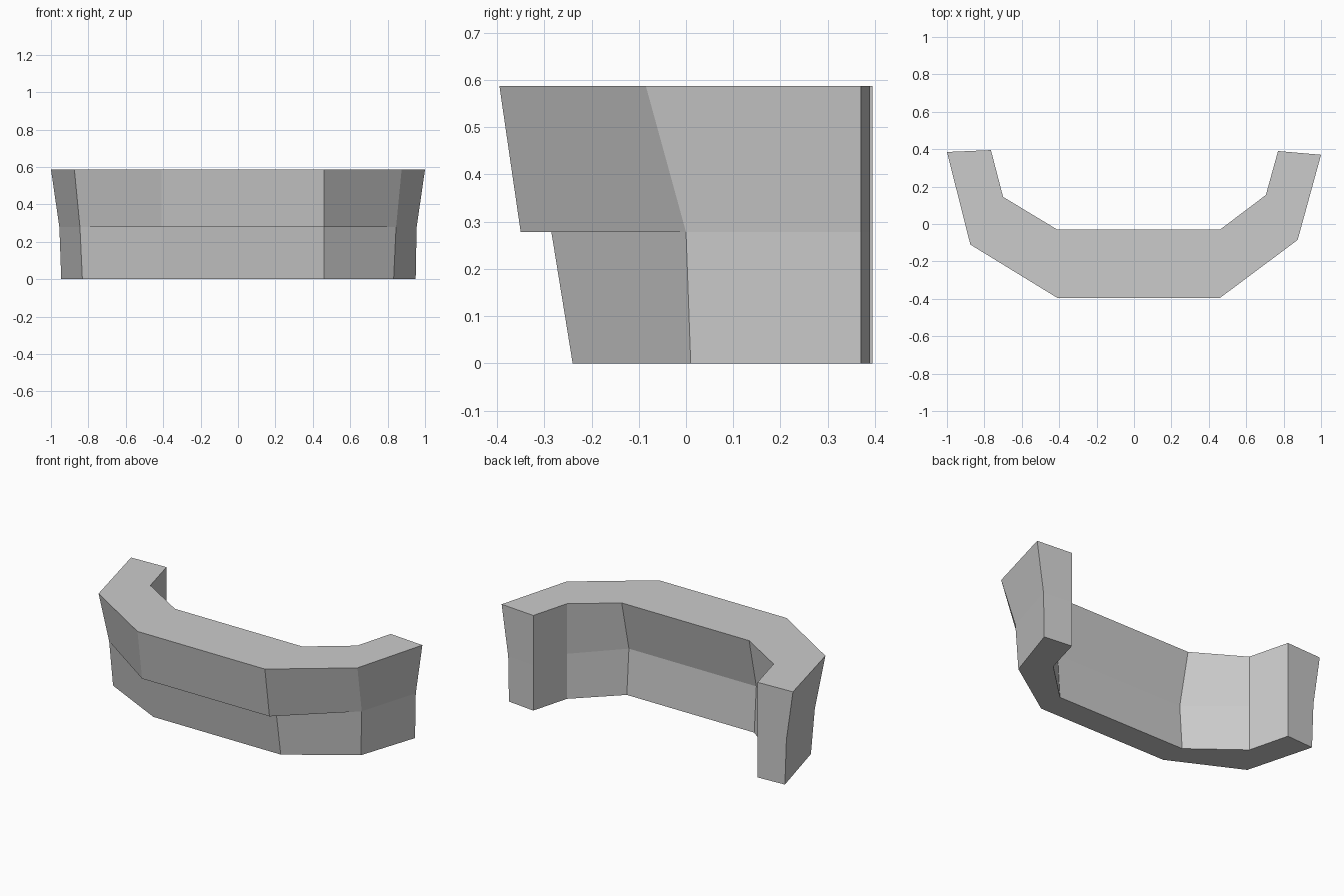
import bpy
import bmesh

cube = bpy.data.objects.get("Cube")
if cube:
    bpy.data.objects.remove(cube, do_unlink=True)

grey = bpy.data.materials.new("plain grey")
grey.use_nodes = True
colour = (0.6, 0.6, 0.6, 1)
grey.diffuse_color = colour
grey.node_tree.nodes["Principled BSDF"].inputs["Base Color"].default_value = colour

# Plan outlines, running from the right arm tip round the front to the left arm tip
outer_top = [(-1, .385), (-.875, -.11), (-.41, -.395), (.46, -.395), (.875, -.085), (1, .37)]
outer_mid = [(-.955, .385), (-.845, -.05), (-.41, -.35), (.46, -.35), (.845, 0), (.955, .37)]
outer_base = [(-.945, .385), (-.832, -.03), (-.41, -.24), (.46, -.24), (.832, .01), (.95, .37)]
inner_top = [(-.765, .395), (-.70, .145), (-.41, -.03), (.46, -.03), (.705, .155), (.77, .39)]


def shift_front(outline, y):
    """Move only the two corners of the front span to a new depth."""
    return [(px, y) if i in (2, 3) else (px, py) for i, (px, py) in enumerate(outline)]


# Each level: height, outer outline, inner outline; the repeated height makes the ledge
levels = [
    (0, outer_base, shift_front(inner_top, -.08)),
    (.278, shift_front(outer_mid, -.285), shift_front(inner_top, -.10)),
    (.278, outer_mid, shift_front(inner_top, -.10)),
    (.587, outer_top, inner_top),
]

bm = bmesh.new()
rings = []
for z, outer, inner in levels:
    rings.append([bm.verts.new((x, y, z)) for x, y in outer + inner[::-1]])
count = len(rings[0])

# Walls between neighbouring levels
for low, high in zip(rings, rings[1:]):
    for i in range(count):
        j = (i + 1) % count
        bm.faces.new((low[i], low[j], high[j], high[i]))

# Top and underside as one quad per span
for ring in (rings[0], rings[-1]):
    for i in range(count // 2 - 1):
        bm.faces.new((ring[i], ring[i + 1], ring[count - 2 - i], ring[count - 1 - i]))

# Close the ledge where both middle levels coincide
bmesh.ops.remove_doubles(bm, verts=bm.verts, dist=.001)
bmesh.ops.recalc_face_normals(bm, faces=bm.faces)

mesh = bpy.data.meshes.new("curved_counter")
bm.to_mesh(mesh)
bm.free()
mesh.materials.append(grey)
counter = bpy.data.objects.new("curved_counter", mesh)
bpy.context.collection.objects.link(counter)
